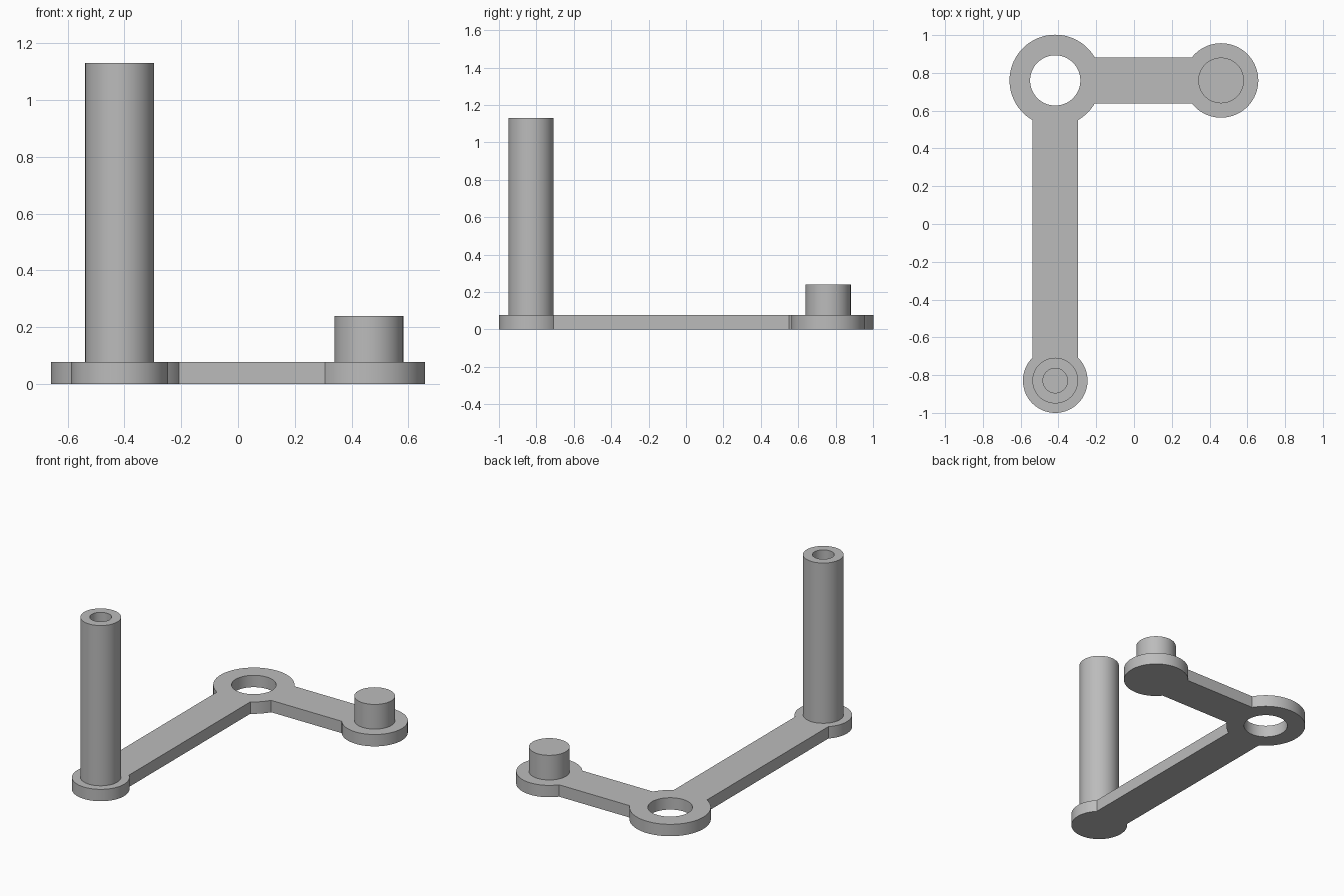
import bpy, bmesh
from math import asin, cos, sin, radians, degrees, pi

cube = bpy.data.objects.get("Cube")
if cube:
    bpy.data.objects.remove(cube, do_unlink=True)

THICK = 0.078      # plate thickness
HALF = 0.121       # half width of both arms
PIVOT, PIVOT_R, HOLE_R = (-0.417, 0.76), 0.242, 0.133
FOOT, FOOT_R = (-0.417, -0.829), 0.171
PAD, PAD_R = (0.461, 0.76), 0.197

grey = bpy.data.materials.new("grey metal")
grey.use_nodes = True
colour = (0.5, 0.5, 0.5, 1)
grey.diffuse_color = colour
grey.node_tree.nodes["Principled BSDF"].inputs["Base Color"].default_value = colour


def finish(bm, name):
    bmesh.ops.recalc_face_normals(bm, faces=bm.faces)
    mesh = bpy.data.meshes.new(name)
    bm.to_mesh(mesh)
    bm.free()
    mesh.materials.append(grey)
    obj = bpy.data.objects.new(name, mesh)
    bpy.context.collection.objects.link(obj)
    bpy.ops.object.select_all(action='DESELECT')
    obj.select_set(True)
    bpy.context.view_layer.objects.active = obj
    bpy.ops.object.shade_smooth_by_angle(angle=radians(30))
    return obj


def arc(centre, r, start, end):
    """Points on an arc, both ends included, angles in degrees."""
    n = max(4, round((end - start) / 4))
    angles = [radians(start + (end - start) * i / n) for i in range(n + 1)]
    return [(centre[0] + r * cos(a), centre[1] + r * sin(a)) for a in angles]


def loop_edges(bm, points):
    verts = [bm.verts.new((x, y, 0)) for x, y in points]
    return [bm.edges.new((v, verts[i - 1])) for i, v in enumerate(verts)]


def lathe(name, centre, profile, steps=72):
    """Spin a radius/height profile round a vertical axis."""
    bm = bmesh.new()
    verts = [bm.verts.new((centre[0] + r, centre[1], z)) for r, z in profile]
    edges = [bm.edges.new(pair) for pair in zip(verts, verts[1:])]
    bmesh.ops.spin(bm, geom=verts + edges, cent=(*centre, 0), axis=(0, 0, 1),
                   angle=2 * pi, steps=steps, use_duplicate=False)
    bmesh.ops.remove_doubles(bm, verts=bm.verts, dist=1e-4)
    return finish(bm, name)


# L-shaped plate: round ends and corner joined by straight arms, with a hole
p, f, d = (degrees(asin(HALF / r)) for r in (PIVOT_R, FOOT_R, PAD_R))
outline = (arc(PIVOT, PIVOT_R, p, 270 - p)
           + arc(FOOT, FOOT_R, 90 + f, 450 - f)
           + arc(PIVOT, PIVOT_R, 270 + p, 360 - p)
           + arc(PAD, PAD_R, 180 + d, 540 - d))
bm = bmesh.new()
edges = loop_edges(bm, outline) + loop_edges(bm, arc(PIVOT, HOLE_R, 0, 360)[:-1])
bmesh.ops.triangle_fill(bm, edges=edges, use_beauty=True)
top = bmesh.ops.extrude_face_region(bm, geom=bm.faces[:], use_keep_orig=True)["geom"]
bmesh.ops.translate(bm, vec=(0, 0, THICK),
                    verts=[g for g in top if isinstance(g, bmesh.types.BMVert)])
finish(bm, "crank_plate")

# Tall post with a blind bore in its top
lathe("tall_post", FOOT,
      [(HALF, THICK), (HALF, 1.13), (0.065, 1.13), (0.065, 0.65), (0, 0.65)])

# Short solid peg
lathe("short_peg", PAD, [(HALF, THICK), (HALF, 0.24), (0, 0.24)])
